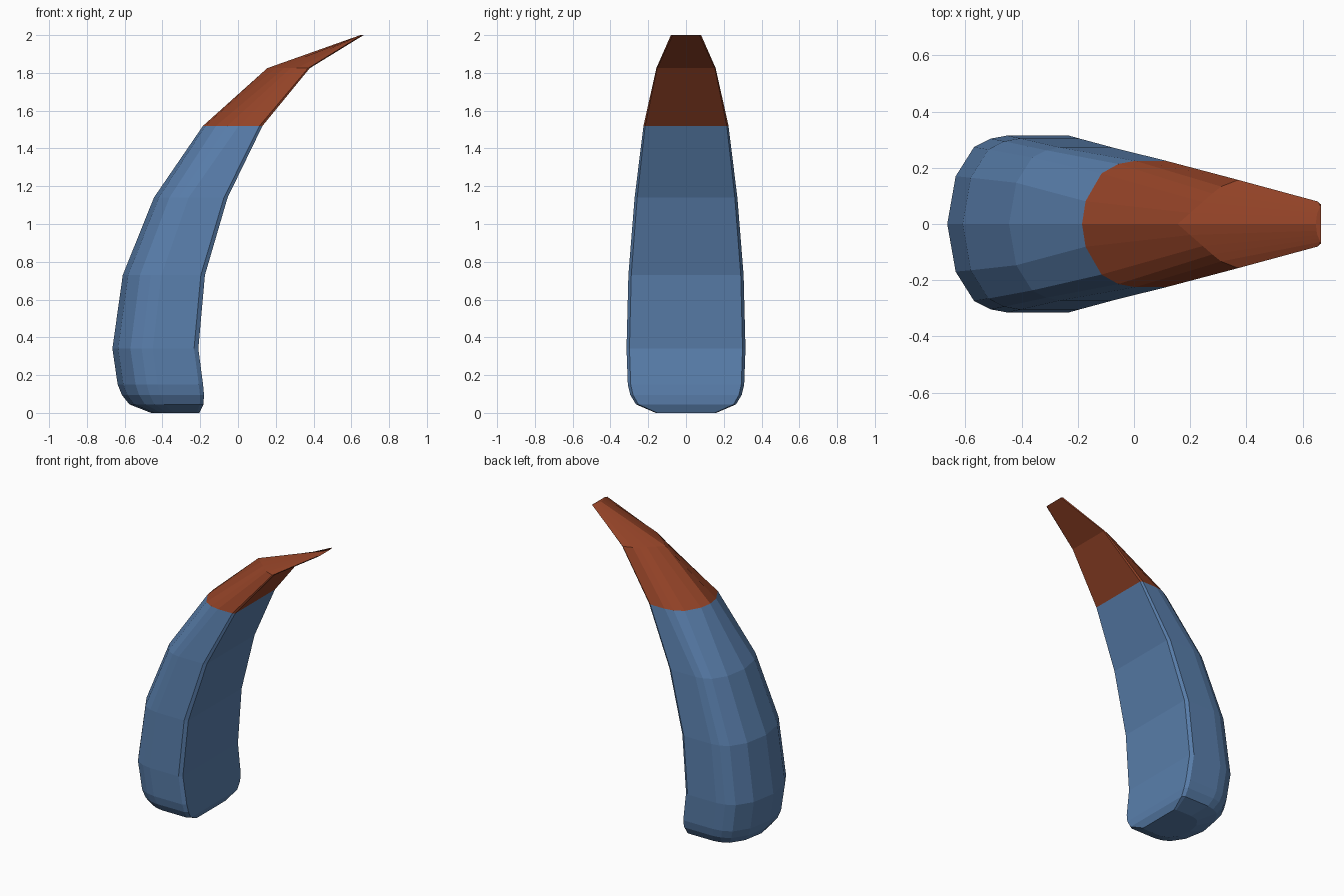
import bpy, bmesh

if "Cube" in bpy.data.objects:
    bpy.data.objects.remove(bpy.data.objects["Cube"])

# half outlines, (fraction from rounded back to flat front, fraction of half width)
ROUND = [(0, 0), (.066, .54), (.21, .87), (.34, .965), (.47, 1), (.95, 1), (1, .95)]
SOFT = [(0, 0), (.04, .36), (.22, .80), (.41, .95), (.6, 1), (.95, 1), (1, .96)]
WEDGE = [(0, 0), (.2, .25), (.4, .50), (.55, .69), (.69, .85), (.96, 1), (1, .97)]
TIP = [(0, 0), (.1, .3), (.3, .5), (.6, .65), (.9, .8), (.4, 1), (1, .88)]

# z, back x, front x, half width, outline
RINGS = [
    (0.0, -.46, -.205, .16, ROUND),
    (.045, -.575, -.183, .265, ROUND),
    (.095, -.615, -.18, .295, ROUND),
    (.15, -.637, -.185, .308, ROUND),
    (.34, -.665, -.21, .315, ROUND),
    (.73, -.61, -.175, .305, ROUND),
    (1.14, -.445, -.055, .272, ROUND),
    (1.52, -.185, .13, .225, SOFT),
    (1.825, .155, .38, .157, WEDGE),
    (2.0, .648, .665, .08, TIP),
]


def material(name, color):
    m = bpy.data.materials.new(name)
    m.diffuse_color = (*color, 1)
    m.use_nodes = True
    m.node_tree.nodes["Principled BSDF"].inputs["Base Color"].default_value = m.diffuse_color
    return m


def add_ring(bm, z, back, front, half, outline):
    pts = [(back + t * (front - back), half * w) for t, w in outline]
    pts += [(x, -y) for x, y in reversed(pts[1:])]
    return [bm.verts.new((x, y, z)) for x, y in pts]


# curved horn, lofted through the rings
bm = bmesh.new()
rings = [add_ring(bm, *r) for r in RINGS]
n = len(rings[0])
for k, (a, b) in enumerate(zip(rings, rings[1:])):
    for i in range(n):
        j = (i + 1) % n
        f = bm.faces.new((a[i], a[j], b[j], b[i]))
        f.material_index = 1 if k >= 7 else 0

# underside and blunt end
bm.faces.new(rings[0])
bm.faces.new(rings[-1]).material_index = 1
bmesh.ops.recalc_face_normals(bm, faces=bm.faces)

mesh = bpy.data.meshes.new("horn")
bm.to_mesh(mesh)
bm.free()
mesh.materials.append(material("blue", (.10, .21, .41)))
mesh.materials.append(material("rust", (.29, .055, .02)))
horn = bpy.data.objects.new("horn", mesh)
bpy.context.collection.objects.link(horn)
